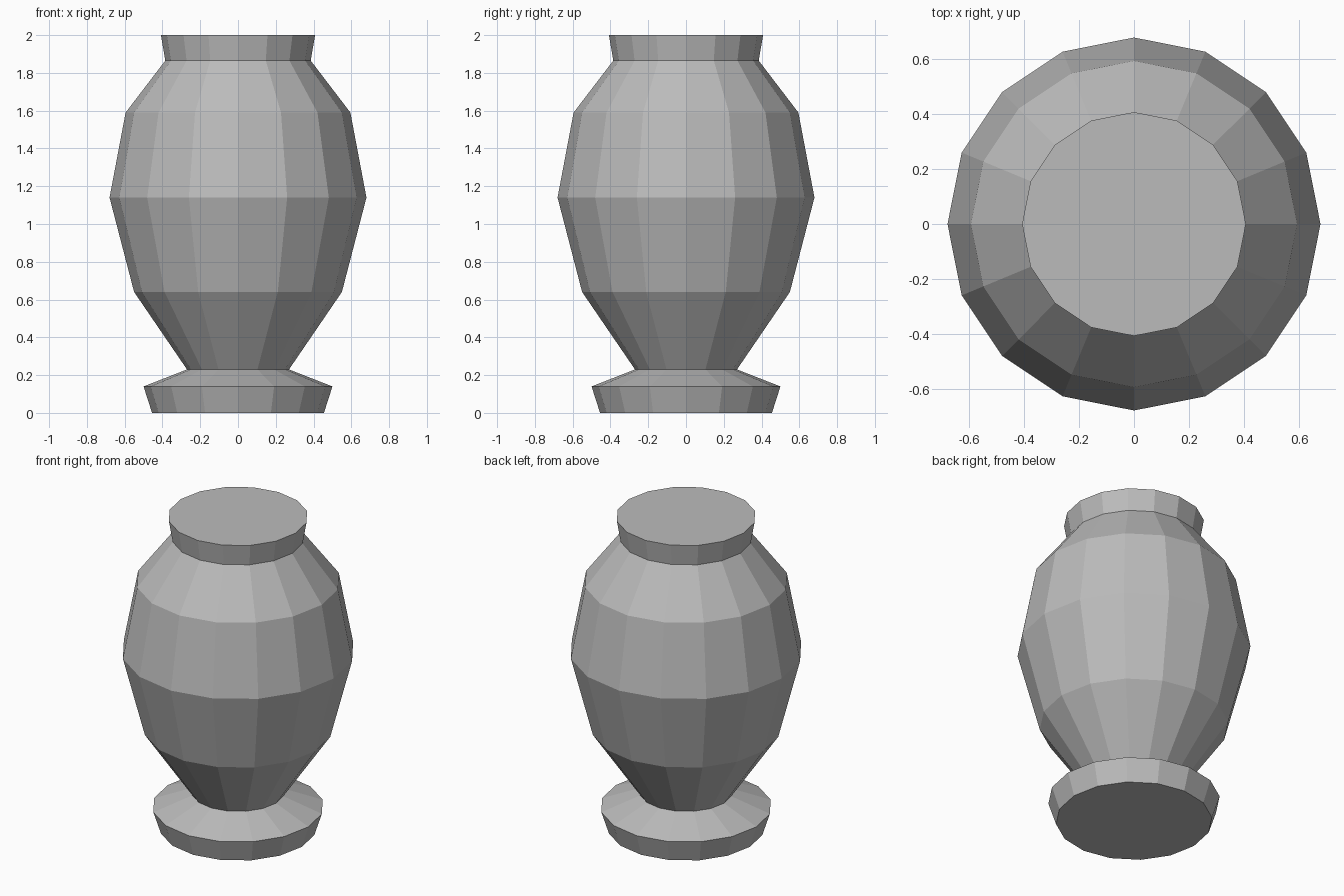
import bpy, bmesh, math

if "Cube" in bpy.data.objects:
    bpy.data.objects.remove(bpy.data.objects["Cube"])

SIDES = 16

stone = bpy.data.materials.new("grey_stone")
stone.diffuse_color = (0.5, 0.5, 0.5, 1)
stone.use_nodes = True
stone.node_tree.nodes["Principled BSDF"].inputs["Base Color"].default_value = stone.diffuse_color


def lathe(name, profile, cap_bottom=False, cap_top=False):
    """Faceted solid of revolution from (radius, height) points, bottom to top."""
    bm = bmesh.new()
    rings = []
    for r, z in profile:
        rings.append([bm.verts.new((r * math.cos(2 * math.pi * i / SIDES),
                                    r * math.sin(2 * math.pi * i / SIDES), z))
                      for i in range(SIDES)])
    for lo, hi in zip(rings, rings[1:]):
        for i in range(SIDES):
            j = (i + 1) % SIDES
            bm.faces.new((lo[i], lo[j], hi[j], hi[i]))
    if cap_bottom:
        bm.faces.new(rings[0][::-1])
    if cap_top:
        bm.faces.new(rings[-1])
    mesh = bpy.data.meshes.new(name)
    bm.to_mesh(mesh)
    bm.free()
    mesh.materials.append(stone)
    obj = bpy.data.objects.new(name, mesh)
    bpy.context.collection.objects.link(obj)
    return obj


# Flared foot with a sloping top that meets the narrow waist
lathe("foot", [(0.455, 0), (0.5, 0.14), (0.27, 0.23)], cap_bottom=True)

# Bulging body
lathe("body", [(0.27, 0.23), (0.55, 0.64), (0.68, 1.14),
               (0.595, 1.59), (0.385, 1.865)])

# Flared, closed collar
lathe("collar", [(0.385, 1.865), (0.408, 2.0)], cap_top=True)
